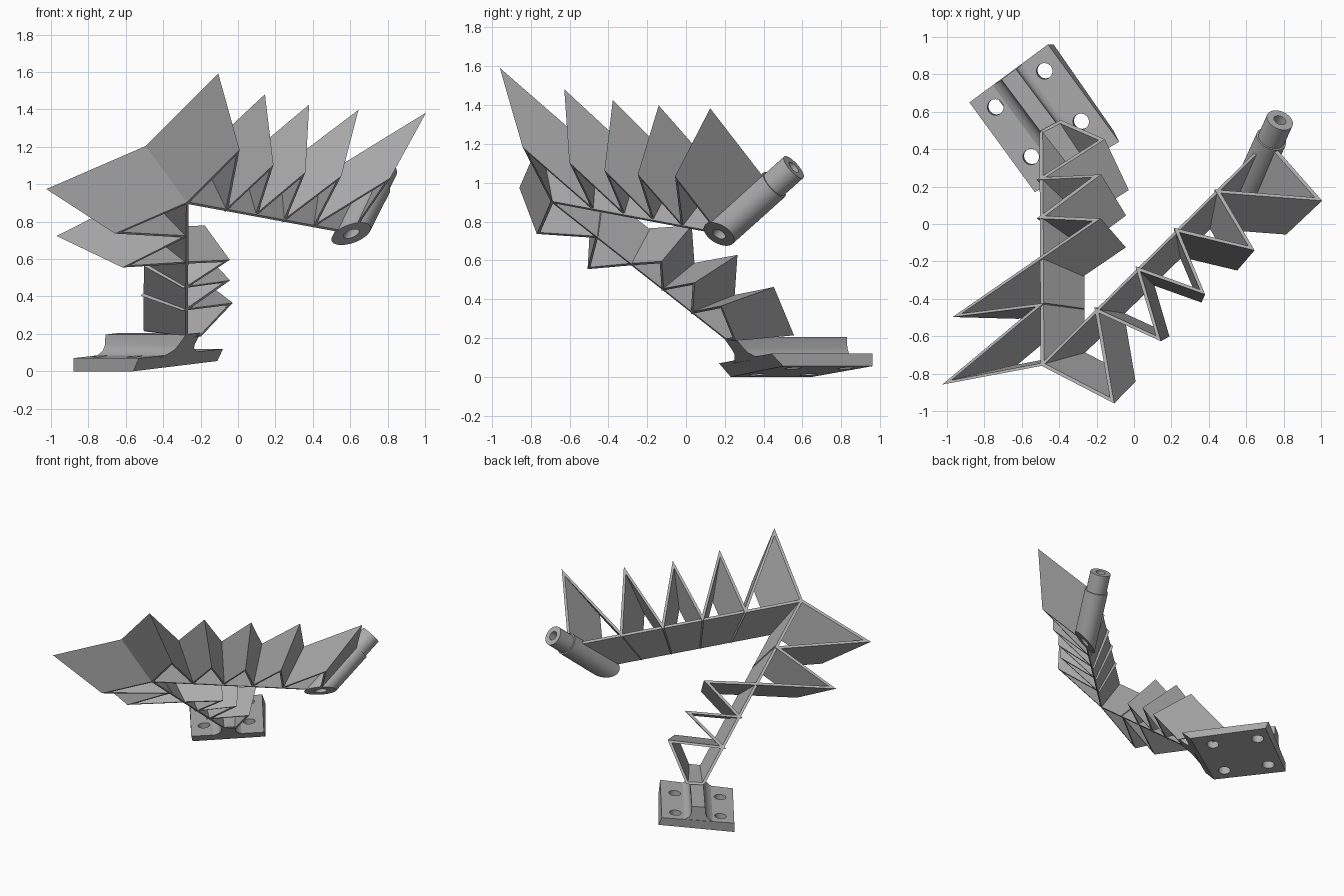
import bpy, bmesh, math
from mathutils import Vector

cube = bpy.data.objects.get("Cube")
if cube:
    bpy.data.objects.remove(cube, do_unlink=True)

grey = bpy.data.materials.new("grey")
grey.use_nodes = True
GREY = (0.42, 0.42, 0.42, 1)
grey.diffuse_color = GREY
grey.node_tree.nodes["Principled BSDF"].inputs["Base Color"].default_value = GREY


def add_mesh(name, verts, faces):
    mesh = bpy.data.meshes.new(name)
    mesh.from_pydata([tuple(v) for v in verts], [], faces)
    bm = bmesh.new()
    bm.from_mesh(mesh)
    bmesh.ops.recalc_face_normals(bm, faces=bm.faces)
    bm.to_mesh(mesh)
    bm.free()
    mesh.materials.append(grey)
    obj = bpy.data.objects.new(name, mesh)
    bpy.context.collection.objects.link(obj)
    return obj


# The folded walls start in one slanted plane and widen to the far edge by a fixed scale
NEAR_ELBOW = Vector((-0.27, -0.69, 0.90))
FAR_ELBOW = Vector((-0.49, -0.75, 1.20))
NEAR_NORMAL = Vector((-0.417, 0.555, 0.72)).normalized()
SPREAD = 1.38


def far(p):
    return FAR_ELBOW + SPREAD * (p - NEAR_ELBOW)


def folded_wall(name, path, thickness=0.014):
    """Thicken a path in the near plane with mitred corners, then spread it to the far edge."""
    path = [Vector(p) for p in path]
    perps = [NEAR_NORMAL.cross(b - a).normalized() for a, b in zip(path, path[1:])]
    left, right = [], []
    for i, p in enumerate(path):
        before, after = perps[max(i - 1, 0)], perps[min(i, len(perps) - 1)]
        mitre = (before + after).normalized()
        offset = mitre * (thickness / 2 / max(mitre.dot(after), 0.35))
        left.append(p + offset)
        right.append(p - offset)
    n = len(path)
    loops = [left, right, [far(p) for p in right], [far(p) for p in left]]
    verts = [p for loop in loops for p in loop]
    faces = [(k * n + i, k * n + i + 1, (k + 1) % 4 * n + i + 1, (k + 1) % 4 * n + i)
             for k in range(4) for i in range(n - 1)]
    faces += [tuple(k * n for k in range(4)), tuple(k * n + n - 1 for k in range(4))]
    return add_mesh(name, verts, faces)


def pleats(start, peaks, valleys):
    path = [start]
    for peak, valley in zip(peaks, valleys):
        path += [peak, valley]
    return path


# Upper arm: flat strip with five pleats
arm_peaks = [(0, -0.83, 1.17), (0.18, -0.59, 1.09), (0.35, -0.41, 1.05),
             (0.54, -0.24, 1.03), (0.80, -0.05, 1.02)]
arm_valleys = [(-0.06, -0.48, 0.865), (0.10, -0.32, 0.84), (0.25, -0.17, 0.81),
               (0.41, -0.02, 0.78), (0.629, 0.143, 0.77)]
folded_wall("upper_arm_strip", [NEAR_ELBOW, (0.57, 0.14, 0.745)])
folded_wall("upper_arm_pleats", pleats(NEAR_ELBOW, arm_peaks, arm_valleys))

# Lower arm: two pleats on one side, three on the other
FOOT = (-0.275, 0.21, 0.19)
FOOT_SIDE = (-0.20, 0.25, 0.19)
leg_peaks = [(-0.64, -0.76, 0.74), (-0.60, -0.50, 0.56), (-0.06, -0.13, 0.59),
             (-0.06, 0.04, 0.48), (-0.04, 0.18, 0.36)]
leg_valleys = [(-0.28, -0.46, 0.72), (-0.28, -0.28, 0.58), (-0.275, -0.12, 0.45),
               (-0.275, 0.03, 0.33), FOOT_SIDE]
folded_wall("lower_arm_strip", [NEAR_ELBOW, FOOT])
folded_wall("lower_arm_pleats", pleats(NEAR_ELBOW, leg_peaks, leg_valleys) + [FOOT])

# Tilted base plate
bottom = [(-0.56, 0.23, 0), (-0.11, 0.50, 0.055), (-0.43, 0.96, 0.055), (-0.88, 0.65, 0)]
top = [(-0.53, 0.17, 0.07), (-0.08, 0.44, 0.12), (-0.46, 0.96, 0.12), (-0.88, 0.65, 0.07)]
sides = [(i, (i + 1) % 4, (i + 1) % 4 + 4, i + 4) for i in range(4)]
plate = add_mesh("base_plate", bottom + top, [(3, 2, 1, 0), (4, 5, 6, 7)] + sides)


def frame_for(axis):
    axis = axis.normalized()
    side = axis.orthogonal().normalized()
    return side, axis.cross(side)


def slanted_lathe(name, start, axis, profile, segments=40):
    """Revolve a closed (radius, distance) profile, cutting its start along the near plane."""
    start, axis = Vector(start), Vector(axis)
    a, b = frame_for(axis)
    n = len(profile)
    verts, faces = [], []
    for s in range(segments):
        t = 2 * math.pi * s / segments
        radial = a * math.cos(t) + b * math.sin(t)
        slant = -radial.dot(NEAR_NORMAL) / axis.dot(NEAR_NORMAL)
        verts += [start + radial * r + axis * (d if d else r * slant) for r, d in profile]
        nxt = (s + 1) % segments
        for k in range(n):
            m = (k + 1) % n
            faces.append((s * n + k, s * n + m, nxt * n + m, nxt * n + k))
    return add_mesh(name, verts, faces)


# Four screw holes through the plate
plate_normal = Vector((-0.09, -0.07, 1)).normalized()
side, other = frame_for(plate_normal)
for i, (x, y) in enumerate([(-0.475, 0.82), (-0.74, 0.625), (-0.28, 0.55), (-0.55, 0.36)]):
    centre = Vector((x, y, 0.07))
    ring = [(side * math.cos(k * math.pi / 16) + other * math.sin(k * math.pi / 16)) * 0.043
            for k in range(32)]
    verts = [centre + r + plate_normal * h for h in (-0.2, 0.2) for r in ring]
    faces = [tuple(range(32)), tuple(range(32, 64))]
    faces += [(k, (k + 1) % 32, (k + 1) % 32 + 32, k + 32) for k in range(32)]
    cutter = add_mesh("hole_cutter_%d" % (i + 1), verts, faces)
    cutter.hide_render = True
    cutter.hide_viewport = True
    cut = plate.modifiers.new("screw_hole", "BOOLEAN")
    cut.operation = "DIFFERENCE"
    cut.solver = "EXACT"
    cut.object = cutter

# Filleted rib joining the plate to the lower arm
half = [(0.125, -0.01), (0.09, 0.008), (0.065, 0.025), (0.053, 0.05), (0.048, 0.108)]
section = [(-u, h) for u, h in half] + [(u, h) for u, h in reversed(half)]
ends = [(Vector((-0.305, 0.305, 0.093)), Vector((0.83, 0.54, 0.09)), Vector((0.62, -0.76, 1))),
        (Vector((-0.67, 0.80, 0.093)), Vector((0.80, 0.59, 0.09)), Vector((0, 0, 1)))]
verts = [c + u * across + h * up for c, across, up in ends for u, h in section]
n = len(section)
faces = [tuple(range(n)), tuple(range(n, 2 * n))]
faces += [(k, (k + 1) % n, (k + 1) % n + n, k + n) for k in range(n)]
rib = add_mesh("base_rib", verts, faces)

# Stepped hollow tube at the end of the upper arm
tube = slanted_lathe("end_tube", (0.605, 0.17, 0.735), (0.175, 0.385, 0.345),
                     [(0.034, 0), (0.084, 0), (0.084, 0.74), (0.074, 0.74), (0.074, 1), (0.034, 1)])

# Smooth only the rounded parts
for obj in (rib, tube):
    bpy.ops.object.select_all(action="DESELECT")
    obj.select_set(True)
    bpy.context.view_layer.objects.active = obj
    bpy.ops.object.shade_smooth_by_angle(angle=math.radians(35))
